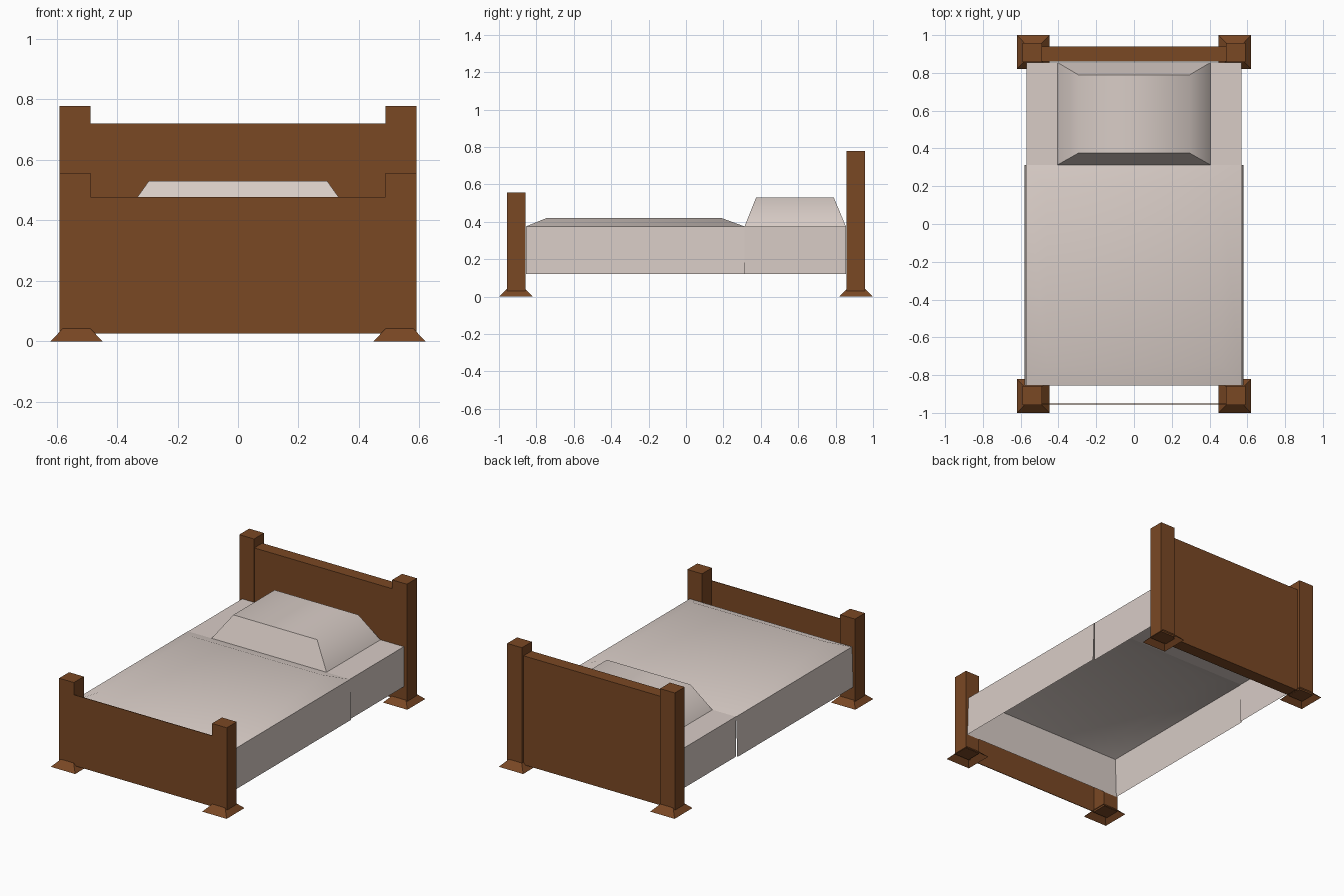
import bpy, bmesh, math

if "Cube" in bpy.data.objects:
    bpy.data.objects.remove(bpy.data.objects["Cube"])


def material(name, srgb):
    m = bpy.data.materials.new(name)
    m.diffuse_color = [((c / 255 + 0.055) / 1.055) ** 2.4 for c in srgb] + [1]
    m.use_nodes = True
    m.node_tree.nodes["Principled BSDF"].inputs["Base Color"].default_value = m.diffuse_color
    return m


WOOD = material("brown wood", (122, 72, 36))
CLOTH = material("pale linen", (216, 204, 198))


def stack(name, rings, mat, bottom=True, top=True, smooth=None):
    """Loft rectangles (x0, x1, y0, y1, z) from the bottom up."""
    bm = bmesh.new()
    loops = [[bm.verts.new(p) for p in ((x0, y0, z), (x1, y0, z), (x1, y1, z), (x0, y1, z))]
             for x0, x1, y0, y1, z in rings]
    for a, b in zip(loops, loops[1:]):
        for i in range(4):
            j = (i + 1) % 4
            bm.faces.new((a[i], a[j], b[j], b[i]))
    if bottom:
        bm.faces.new(loops[0][::-1])
    if top:
        bm.faces.new(loops[-1])
    me = bpy.data.meshes.new(name)
    bm.to_mesh(me)
    bm.free()
    me.materials.append(mat)
    ob = bpy.data.objects.new(name, me)
    bpy.context.collection.objects.link(ob)
    if smooth:
        bpy.ops.object.select_all(action='DESELECT')
        ob.select_set(True)
        bpy.context.view_layer.objects.active = ob
        bpy.ops.object.shade_smooth_by_angle(angle=math.radians(smooth))
    return ob


# Four corner posts on flared feet
for end, sy, height in (("foot", -1, 0.556), ("head", 1, 0.778)):
    for side, sx in (("left", -1), ("right", 1)):
        x, y = 0.539 * sx, 0.907 * sy
        stack(f"{end}_{side}_post", [(x - 0.052, x + 0.052, y - 0.05, y + 0.05, z)
                                     for z in (0.025, height)], WOOD)
        fx, fy = 0.534 * sx, 0.91 * sy
        stack(f"{end}_{side}_flared_base",
              [(fx - 0.086, fx + 0.086, fy - 0.09, fy + 0.09, 0),
               (fx - 0.043, fx + 0.043, fy - 0.045, fy + 0.045, 0.045)], WOOD, bottom=False)

# Thick headboard and thin footboard panel
stack("headboard", [(-0.49, 0.49, 0.86, 0.94, z) for z in (0.026, 0.72)], WOOD)
stack("footboard", [(-0.49, 0.49, -0.955, -0.951, z) for z in (0.026, 0.477)], WOOD)

# Mattress at the head end, open underneath
stack("mattress", [(-0.57, 0.57, 0.312, 0.856, z) for z in (0.12, 0.375)], CLOTH, bottom=False)
# Remove the hidden partition under the blanket edge
me = bpy.data.objects["mattress"].data
bm = bmesh.new()
bm.from_mesh(me)
bm.normal_update()
bmesh.ops.delete(bm, geom=[f for f in bm.faces if f.normal.y < -0.9], context='FACES_ONLY')
bm.to_mesh(me)
bm.free()

# Blanket skirt with slightly flared sides, its head end open
skirt = stack("blanket_sides", [(-0.58, 0.58, -0.855, 0.312, 0.12),
                                (-0.572, 0.572, -0.855, 0.312, 0.375)],
              CLOTH, bottom=False, top=False)
bm = bmesh.new()
bm.from_mesh(skirt.data)
bm.normal_update()
bmesh.ops.delete(bm, geom=[f for f in bm.faces if f.normal.y > 0.9], context='FACES_ONLY')
bm.to_mesh(skirt.data)
bm.free()

# Softly raised blanket top
stack("blanket_top", [(-0.572, 0.572, -0.855, 0.312, 0.375),
                      (-0.46, 0.46, -0.745, 0.19, 0.42)],
      CLOTH, bottom=False, smooth=40)

# Pillow, rounded across its width with crisp front and back
stack("pillow", [(-0.405, 0.405, 0.313, 0.855, 0.375),
                 (-0.295, 0.295, 0.375, 0.79, 0.53)],
      CLOTH, bottom=False, smooth=60)
